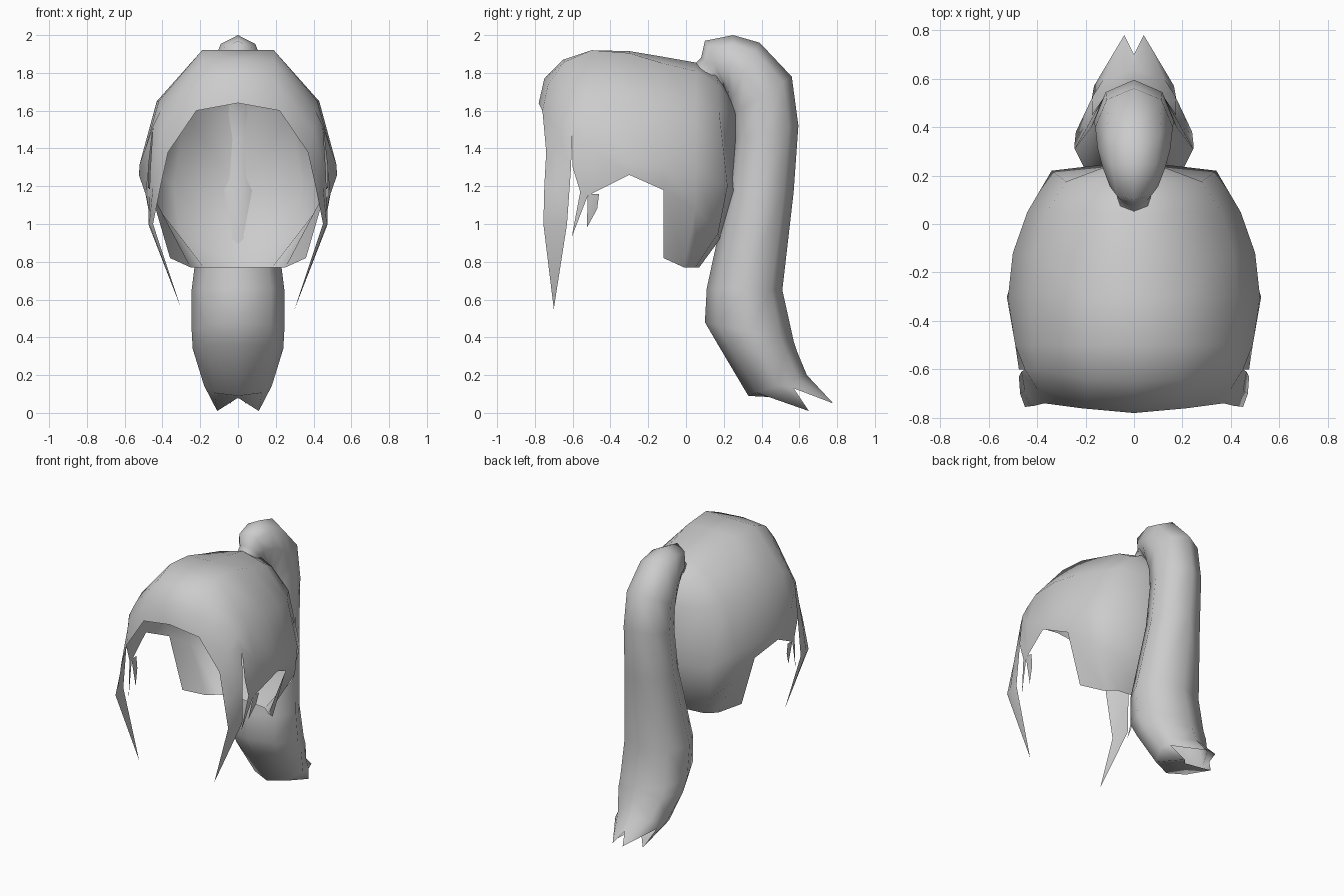
import bpy
import bmesh
from math import sin, cos, pi

# Remove the default object
default = bpy.data.objects.get("Cube")
if default:
    bpy.data.objects.remove(default, do_unlink=True)


def make_material(name, colour):
    material = bpy.data.materials.new(name)
    material.use_nodes = True
    material.diffuse_color = colour
    shader = next(n for n in material.node_tree.nodes if n.type == "BSDF_PRINCIPLED")
    shader.inputs["Base Color"].default_value = colour
    return material


hair_grey = make_material("hair grey", (0.6, 0.6, 0.6, 1))


def add_panel(bm, columns):
    """Skin neighbouring columns of points with quads."""
    grid = [[bm.verts.new(point) for point in column] for column in columns]
    for left, right in zip(grid, grid[1:]):
        for i in range(len(left) - 1):
            bm.faces.new((left[i], left[i + 1], right[i + 1], right[i]))


def add_polygon(bm, points):
    bm.faces.new([bm.verts.new(point) for point in points])


def finish(bm, name):
    """Weld the panels, shade smooth and mirror across the centre plane."""
    bmesh.ops.remove_doubles(bm, verts=bm.verts, dist=0.002)
    bmesh.ops.dissolve_degenerate(bm, edges=bm.edges, dist=0.001)
    bmesh.ops.recalc_face_normals(bm, faces=bm.faces)
    mesh = bpy.data.meshes.new(name)
    bm.to_mesh(mesh)
    bm.free()
    mesh.materials.append(hair_grey)
    for polygon in mesh.polygons:
        polygon.use_smooth = True
    obj = bpy.data.objects.new(name, mesh)
    bpy.context.collection.objects.link(obj)
    mirror = obj.modifiers.new("Mirror", "MIRROR")
    mirror.use_axis[0] = True
    mirror.use_clip = True
    mirror.merge_threshold = 0.002
    return obj


def station(y, *profile):
    """Cross-section of the cap at one depth, from (x, z) pairs."""
    return [(x, y, z) for x, z in profile]


# ---- Hair cap ----
cap = bmesh.new()

# Fringe, from the rim back to the temple
rim = [(0, -.78, 1.64), (.22, -.76, 1.6), (.37, -.74, 1.38)]
brow = [(0, -.75, 1.77), (.2, -.73, 1.74), (.4, -.68, 1.5)]
temple = [(0, -.65, 1.87), (.19, -.64, 1.86), (.41, -.6, 1.6)]
add_panel(cap, [rim, brow, temple])

# Long front lock hanging from the fringe
notch = (.45, -.6, 1.52)
lock_tip = (.3, -.7, .55)
add_panel(cap, [
    [rim[-1], (.41, -.75, 1.2), (.45, -.755, 1), lock_tip],
    [brow[-1], (.45, -.69, 1.2), (.47, -.7, 1), lock_tip],
    [notch, (.465, -.61, 1.28), (.475, -.63, 1), lock_tip],
])
add_polygon(cap, [brow[-1], temple[-1], notch])

# Crown and sides
ear_front = (.475, -.6, 1.3)
side = station(-.5, (0, 1.92), (.19, 1.92), (.42, 1.65), (.49, 1.4), (.49, 1.16))
middle = station(-.3, (0, 1.915), (.19, 1.905), (.43, 1.65), (.52, 1.32), (.525, 1.26))
behind_ear = station(-.12, (0, 1.885), (.19, 1.85), (.41, 1.63), (.5, 1.3), (.465, 1.18))
nape_side = station(.05, (0, 1.855), (.17, 1.81), (.36, 1.6), (.44, 1.28), (.42, 1.08))
add_panel(cap, [temple + [notch, ear_front], side, middle, behind_ear, nape_side])

# Back of the head
back_corner = [(.06, .16, 1.79), (.15, .17, 1.74), (.28, .175, 1.6), (.34, .22, 1.2), (.31, .17, .95)]
back_centre = [(0, .17, 1.78), (0, .23, 1.68), (0, .28, 1.58), (0, .26, 1.17), (0, .18, .92)]
add_panel(cap, [nape_side, back_corner, back_centre])

# Nape, curving in to the lower hem
upper_hem = [column[-1] for column in (behind_ear, nape_side, back_corner, back_centre)]
lower_hem = [(.36, -.12, .82), (.25, -.01, .77), (.18, .05, .77), (0, .07, .77)]
add_panel(cap, [upper_hem, lower_hem])

# Two short wisps in front of the ear
wisp_root = (.475, -.56, 1.17)
wisp_split = (.485, -.52, 1.15)
add_polygon(cap, [ear_front, wisp_root, wisp_split, side[-1]])
add_polygon(cap, [wisp_root, (.45, -.605, .93), wisp_split])
add_polygon(cap, [wisp_split, (.45, -.525, .98), (.475, -.47, 1.08), (.49, -.46, 1.16), side[-1]])

finish(cap, "hair_cap")

# ---- Ponytail ----
# Each section: outer (y, z), inner (y, z), half width
sections = [
    ((.05, 1.85), (.2, 1.66), .08),
    ((.08, 1.88), (.2, 1.73), .075),
    ((.1, 1.97), (.21, 1.72), .1),
    ((.25, 2), (.22, 1.68), .13),
    ((.39, 1.96), (.23, 1.64), .15),
    ((.56, 1.78), (.24, 1.58), .16),
    ((.595, 1.52), (.25, 1.45), .165),
    ((.57, 1.17), (.22, 1.17), .18),
    ((.51, .65), (.11, .66), .245),
    ((.57, .38), (.1, .48), .245),
    ((.59, .32), (.17, .36), .24),
    ((.64, .2), (.33, .09), .18),
]


def half_ring(outer, inner, width, steps=4):
    """Half an ellipse from the outer point round to the inner point."""
    ring = []
    for i in range(steps + 1):
        angle = pi * i / steps
        mix = (1 - cos(angle)) / 2
        y, z = (a + (b - a) * mix for a, b in zip(outer, inner))
        ring.append((width * sin(angle) if 0 < i < steps else 0, y, z))
    return ring


# Ragged ends: points and notches alternate around the last ring
ragged_end = [(0, .7, .12), (.04, .78, .05), (.165, .57, .13), (.11, .65, .01), (0, .52, .08)]

tail = bmesh.new()
add_panel(tail, [half_ring(*section) for section in sections] + [ragged_end])
finish(tail, "ponytail")
